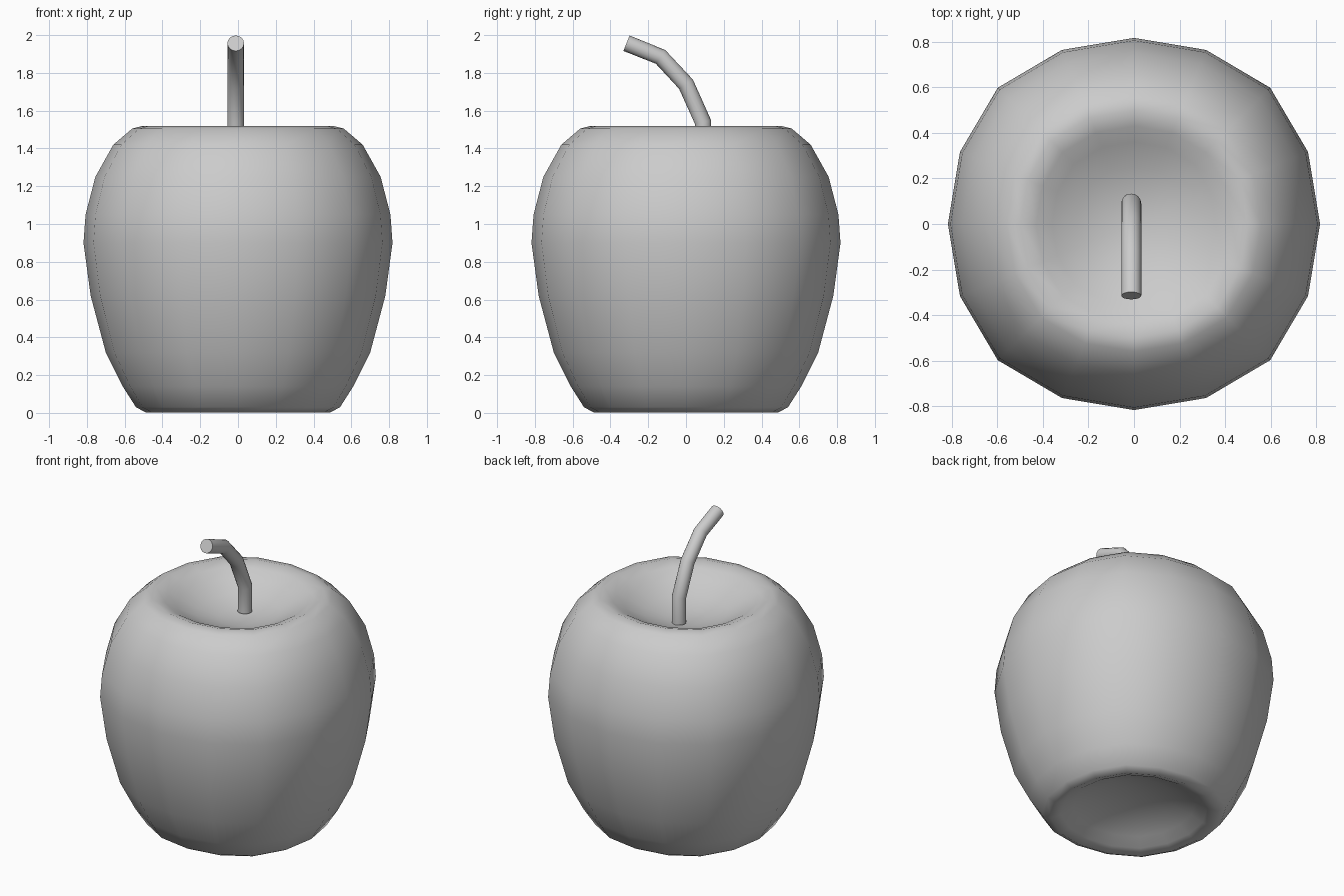
import bpy, bmesh, math

if "Cube" in bpy.data.objects:
    bpy.data.objects.remove(bpy.data.objects["Cube"])

# Apple body: 16-sided lathe, slightly wider on the diagonals
profile = [(0.12, 0.135), (0.25, 0.11), (0.36, 0.065), (0.43, 0.025), (0.49, 0.003),
           (0.54, 0.03), (0.61, 0.14), (0.70, 0.32), (0.78, 0.62), (0.818, 0.90),
           (0.807, 1.05), (0.755, 1.25), (0.66, 1.42), (0.56, 1.505), (0.50, 1.52),
           (0.43, 1.495), (0.36, 1.455), (0.25, 1.40), (0.12, 1.365)]
SIDES = 16
spread = [1.0, 1.012, 1.035, 1.012]
bm = bmesh.new()
rings = []
for r, z in profile:
    ring = []
    for i in range(SIDES):
        a = 2 * math.pi * i / SIDES
        s = r * spread[i % 4]
        ring.append(bm.verts.new((s * math.cos(a), s * math.sin(a), z)))
    rings.append(ring)
bottom = bm.verts.new((0, 0, 0.145))
top = bm.verts.new((0, 0, 1.355))
for i in range(SIDES):
    j = (i + 1) % SIDES
    for lo, hi in zip(rings, rings[1:]):
        bm.faces.new((lo[i], lo[j], hi[j], hi[i]))
    bm.faces.new((bottom, rings[0][j], rings[0][i]))
    bm.faces.new((top, rings[-1][i], rings[-1][j]))
bmesh.ops.recalc_face_normals(bm, faces=bm.faces)
for f in bm.faces:
    f.smooth = True
mesh = bpy.data.meshes.new("apple_body")
bm.to_mesh(mesh)
bm.free()
bpy.context.collection.objects.link(bpy.data.objects.new("apple_body", mesh))

# Stem: bent tube leaning to the front, with flat ends
path = [(0.09, 1.37), (0.09, 1.54), (0.0, 1.74), (-0.135, 1.885), (-0.315, 1.957)]
curve = bpy.data.curves.new("stem", 'CURVE')
curve.dimensions = '3D'
curve.bevel_depth = 0.044
curve.bevel_resolution = 6
curve.use_fill_caps = True
line = curve.splines.new('POLY')
line.points.add(len(path) - 1)
for p, (y, z) in zip(line.points, path):
    p.co = (-0.012, y, z, 1)
stem = bpy.data.objects.new("stem", curve)
bpy.context.collection.objects.link(stem)
bpy.ops.object.select_all(action='DESELECT')
stem.select_set(True)
bpy.context.view_layer.objects.active = stem
bpy.ops.object.convert(target='MESH')
bpy.ops.object.shade_smooth_by_angle(angle=math.radians(40))
